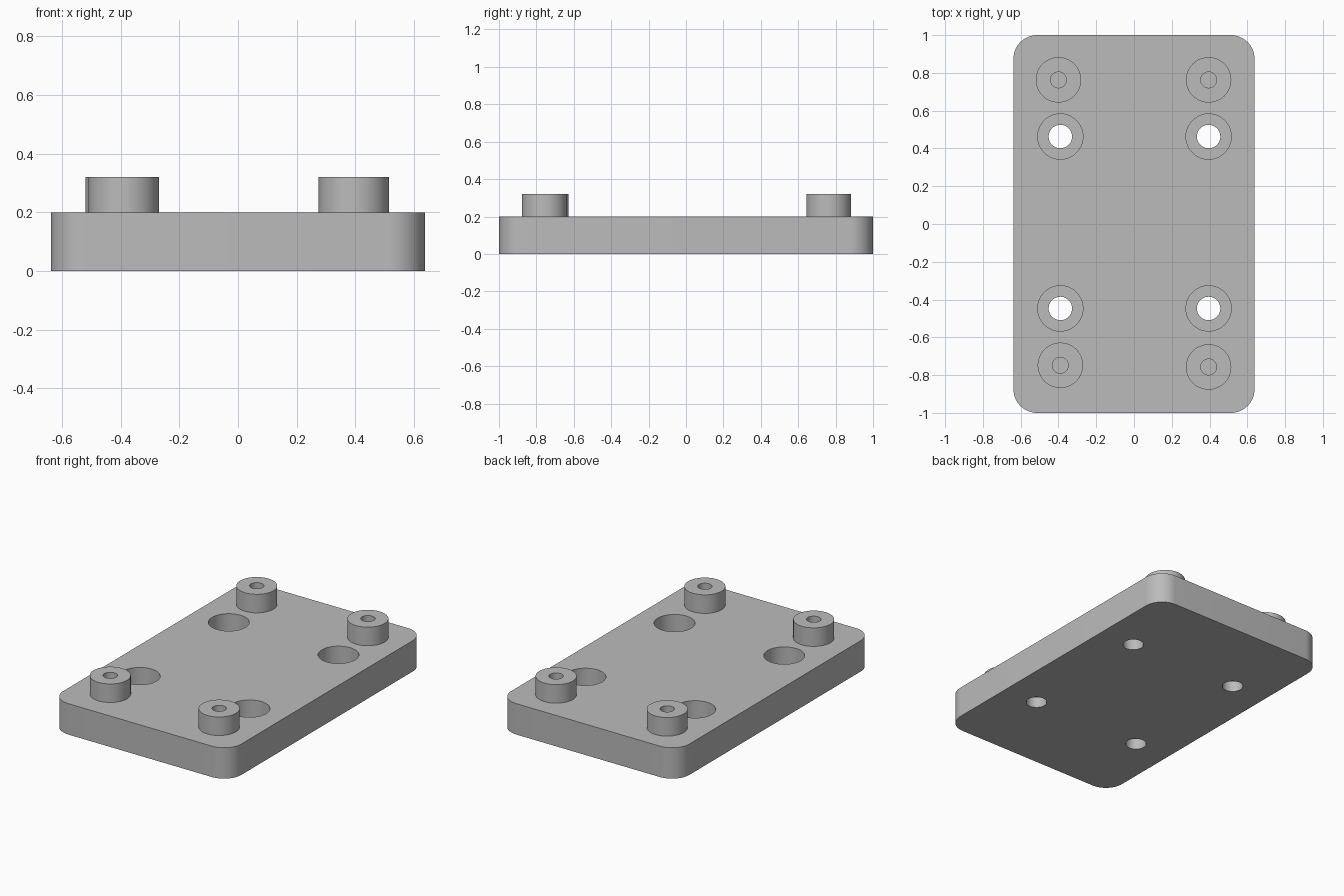
import bpy, bmesh, math

cube = bpy.data.objects.get("Cube")
if cube:
    bpy.data.objects.remove(cube, do_unlink=True)

# Plain grey finish
grey = bpy.data.materials.new("plain_grey")
grey.use_nodes = True
colour = (0.5, 0.5, 0.5, 1)
grey.diffuse_color = colour
grey.node_tree.nodes["Principled BSDF"].inputs["Base Color"].default_value = colour

WIDTH, LENGTH, THICK = 1.276, 2.0, 0.2
CORNER = 0.125
BOSS_TOP = 0.32


def add_object(name, bm, location=(0, 0, 0)):
    bmesh.ops.recalc_face_normals(bm, faces=bm.faces)
    mesh = bpy.data.meshes.new(name)
    bm.to_mesh(mesh)
    bm.free()
    mesh.materials.append(grey)
    obj = bpy.data.objects.new(name, mesh)
    obj.location = location
    bpy.context.collection.objects.link(obj)
    return obj


def smooth(obj):
    obj.data.shade_smooth()
    obj.data.set_sharp_from_angle(angle=math.radians(30))


def lathe(name, profile, location):
    """Turn a radius/height profile around the z axis."""
    bm = bmesh.new()
    verts = [bm.verts.new((r, 0, z)) for r, z in profile]
    edges = [bm.edges.new(pair) for pair in zip(verts, verts[1:])]
    bmesh.ops.spin(bm, geom=verts + edges, cent=(0, 0, 0), axis=(0, 0, 1),
                   angle=math.tau, steps=64)
    bmesh.ops.remove_doubles(bm, verts=bm.verts, dist=1e-5)
    return add_object(name, bm, location)


# Base plate with rounded upright corners
bm = bmesh.new()
bmesh.ops.create_cube(bm, size=1)
for v in bm.verts:
    v.co = (v.co.x * WIDTH, v.co.y * LENGTH, (v.co.z + 0.5) * THICK)
upright = [e for e in bm.edges
           if abs(e.verts[0].co.z - e.verts[1].co.z) > THICK / 2]
bmesh.ops.bevel(bm, geom=upright, offset=CORNER, segments=16,
                profile=0.5, affect='EDGES')
plate = add_object("base_plate", bm)

# Counterbored screw holes through the plate
SEAT = 0.07
bore = [(0, -0.1), (0.062, -0.1), (0.062, SEAT),
        (0.12, SEAT), (0.12, 0.3), (0, 0.3)]
cutters = []
for x in (-0.39, 0.395):
    for y in (-0.447, 0.463):
        cutter = lathe("hole_cutter", bore, (x, y, 0))
        cutter.hide_render = True
        mod = plate.modifiers.new("screw_hole", 'BOOLEAN')
        mod.operation = 'DIFFERENCE'
        mod.solver = 'EXACT'
        mod.object = cutter
        cutters.append(cutter)

# Bake the cuts and discard the cutters
bpy.context.view_layer.update()
cut_mesh = bpy.data.meshes.new_from_object(
    plate.evaluated_get(bpy.context.evaluated_depsgraph_get()))
plate.modifiers.clear()
plate.data = cut_mesh
for cutter in cutters:
    bpy.data.objects.remove(cutter, do_unlink=True)
smooth(plate)

# Raised hollow bosses near the corners, seated on the plate
boss = [(0.12, THICK), (0.12, BOSS_TOP), (0.042, BOSS_TOP), (0.042, THICK)]
spots = {"back_right": (-0.4, 0.763), "back_left": (0.395, 0.763),
         "front_right": (-0.39, -0.748), "front_left": (0.395, -0.757)}
for place, (x, y) in spots.items():
    smooth(lathe(place + "_boss", boss, (x, y, 0)))
